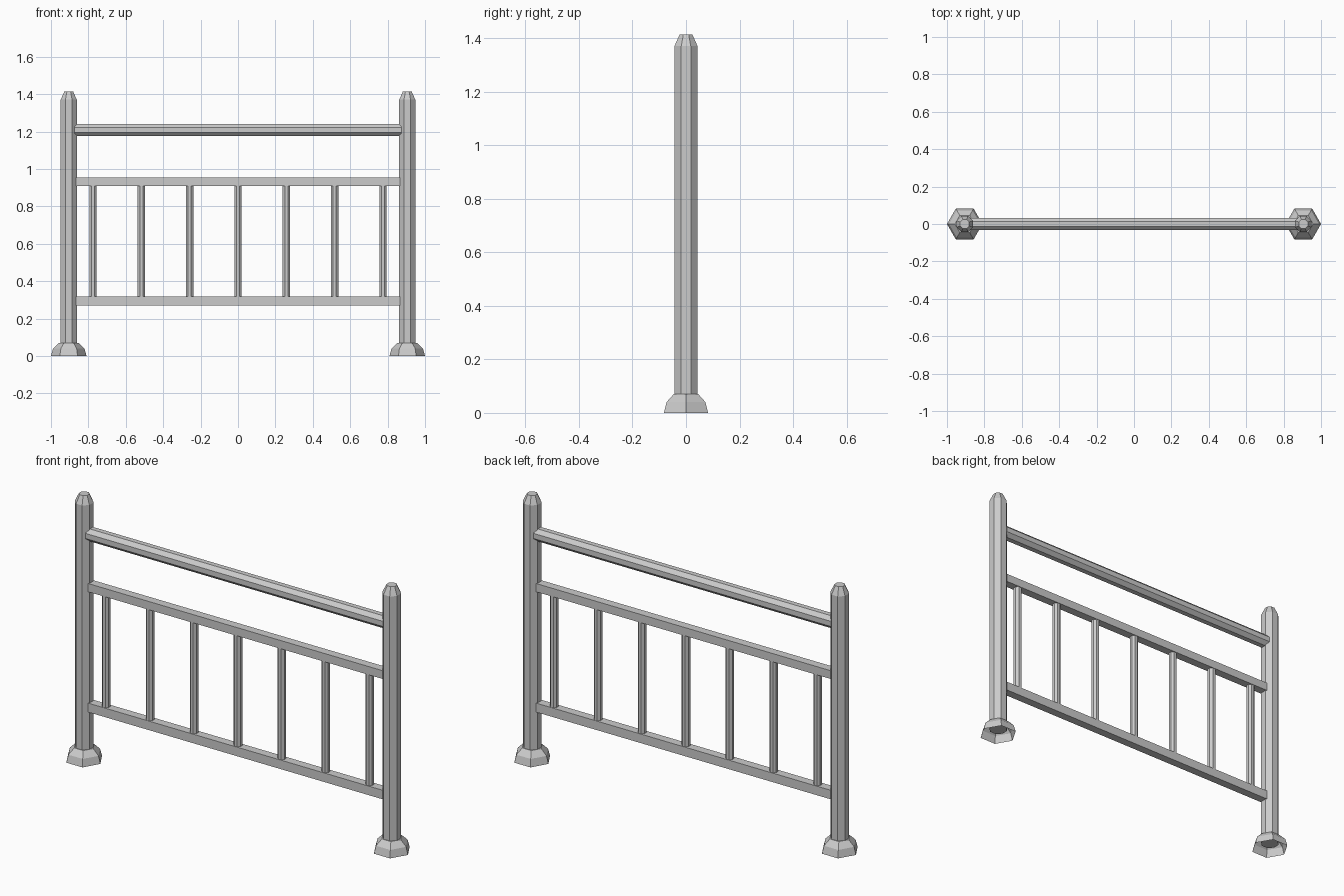
import bpy, bmesh
from math import pi, cos, sin

if "Cube" in bpy.data.objects:
    bpy.data.objects.remove(bpy.data.objects["Cube"])


def ring(r, n, z, phase):
    return [(r * cos(phase + 2 * pi * i / n), r * sin(phase + 2 * pi * i / n), z) for i in range(n)]


def loft(name, rings, loc=(0, 0, 0), caps=(True, True), rot=(0, 0, 0)):
    """Skin a stack of rings, optionally closing the bottom and top."""
    bm = bmesh.new()
    vs = [[bm.verts.new(p) for p in r] for r in rings]
    n = len(vs[0])
    for a, b in zip(vs, vs[1:]):
        for i in range(n):
            j = (i + 1) % n
            bm.faces.new((a[i], a[j], b[j], b[i]))
    if caps[0]:
        bm.faces.new(vs[0][::-1])
    if caps[1]:
        bm.faces.new(vs[-1])
    me = bpy.data.meshes.new(name)
    bm.to_mesh(me)
    bm.free()
    ob = bpy.data.objects.new(name, me)
    bpy.context.collection.objects.link(ob)
    ob.location, ob.rotation_euler = loc, rot
    return ob


def box(name, size, loc):
    bpy.ops.mesh.primitive_cube_add(size=1, location=loc)
    ob = bpy.context.object
    ob.name, ob.scale = name, size


OCT = pi / 8
FLAT = cos(OCT)          # octagon apothem / radius
POST_X = 0.905

for side, x in (("left", -POST_X), ("right", POST_X)):
    # octagonal post with tapered top
    loft(side + "_post", [ring(0.043 / FLAT, 8, 0.03, OCT),
                          ring(0.043 / FLAT, 8, 1.37, OCT),
                          ring(0.024 / FLAT, 8, 1.413, OCT)], (x, 0, 0))
    # hexagonal flared foot, hollow underneath
    loft(side + "_foot", [ring(0.095, 6, 0, 0), ring(0.084, 6, 0.04, 0),
                          ring(0.053, 6, 0.07, 0)], (x, 0, 0), caps=(False, True))

# octagonal handrail
r = 0.033 / FLAT
loft("handrail", [ring(r, 8, -0.875, OCT), ring(r, 8, 0.875, OCT)],
     (0, 0, 1.208), rot=(0, pi / 2, 0))

# square rails holding the balusters
box("upper_rail", (1.74, 0.045, 0.044), (0, 0, 0.931))
box("lower_rail", (1.74, 0.045, 0.048), (0, 0, 0.293))

# octagonal balusters
for i in range(7):
    r = 0.0195 / FLAT
    loft(f"baluster_{i + 1}", [ring(r, 8, 0.31, OCT), ring(r, 8, 0.915, OCT)],
         ((i - 3) * 0.2585, 0, 0), caps=(False, False))
